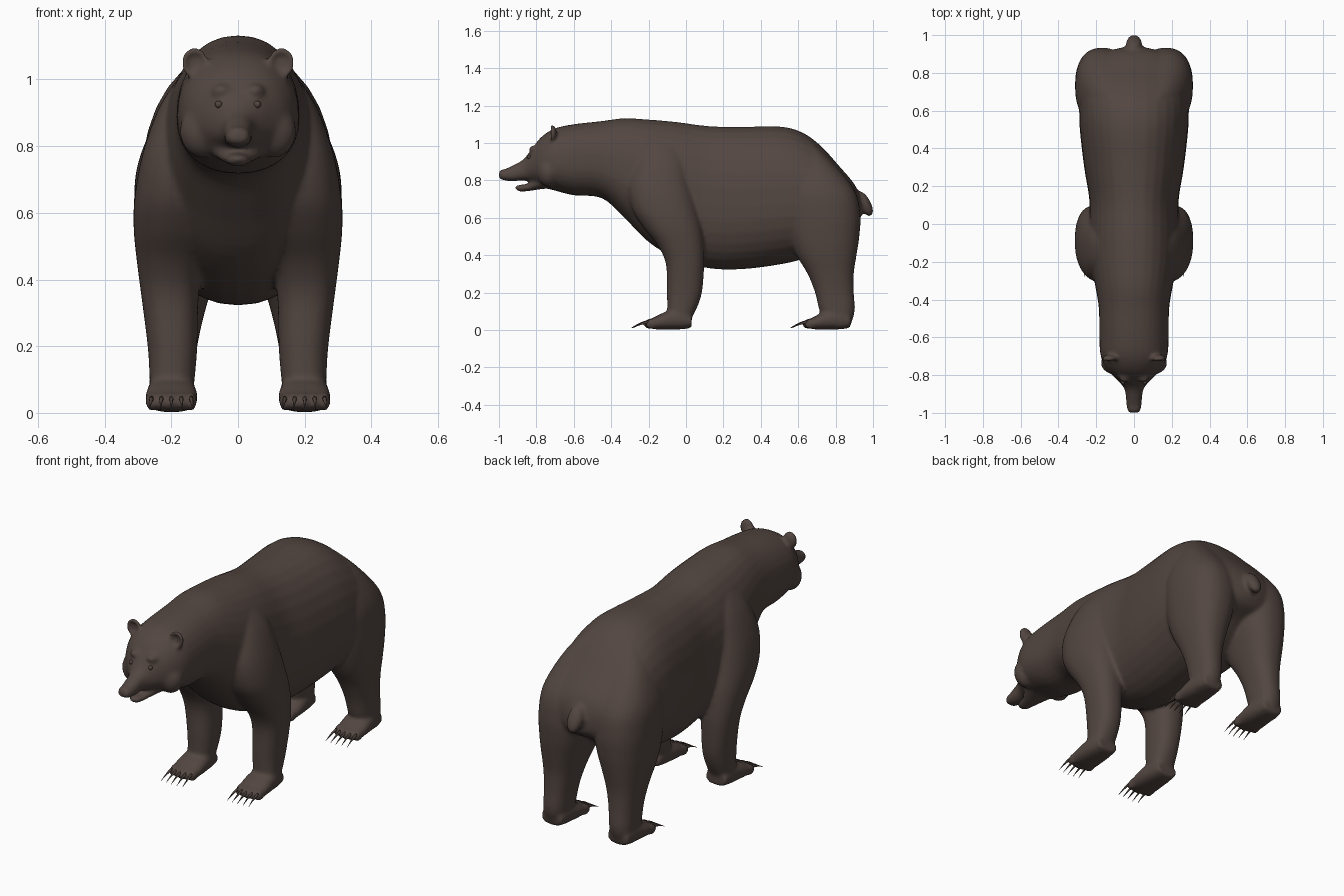
import bpy, bmesh, math
from mathutils import Vector, Matrix

cube = bpy.data.objects.get("Cube")
if cube:
    bpy.data.objects.remove(cube, do_unlink=True)

fur = bpy.data.materials.new("dark brown fur")
fur.use_nodes = True
FUR_COLOUR = (0.085, 0.061, 0.052, 1)
fur.diffuse_color = FUR_COLOUR
fur.node_tree.nodes["Principled BSDF"].inputs["Base Color"].default_value = FUR_COLOUR


def catmull(a, b, c, d, t):
    return [0.5 * (2 * q + (r - p) * t + (2 * p - 5 * q + 4 * r - s) * t * t
                   + (3 * q - p - 3 * r + s) * t ** 3) for p, q, r, s in zip(a, b, c, d)]


def smooth_stations(rows, steps=4):
    padded = [rows[0]] + list(rows) + [rows[-1]]
    out = [catmull(*padded[i:i + 4], j / steps) for i in range(len(rows) - 1) for j in range(steps)]
    return out + [rows[-1]]


def loft(bm, rows, axis, side=1, widest=0.5, power=0.9, count=32):
    """Rows hold position, low x, high x, low and high of the other axis."""
    rings = []
    for s, x0, x1, b0, b1 in smooth_stations(rows):
        mid = b0 + widest * (b1 - b0)
        ring = []
        for i in range(count):
            angle = math.tau * i / count
            c, n = math.cos(angle), math.sin(angle)
            c = math.copysign(abs(c) ** power, c)
            n = math.copysign(abs(n) ** power, n)
            x = side * ((x0 + x1) / 2 + c * (x1 - x0) / 2)
            b = mid + n * ((b1 - mid) if n > 0 else (mid - b0))
            ring.append(bm.verts.new((x, s, b) if axis == "y" else (x, b, s)))
        rings.append(ring)
    for low, high in zip(rings, rings[1:]):
        for i in range(count):
            j = (i + 1) % count
            bm.faces.new((low[i], low[j], high[j], high[i]))
    bm.faces.new(rings[0])
    bm.faces.new(rings[-1])


def ball(bm, centre, size, tilt=0):
    matrix = (Matrix.Translation(centre) @ Matrix.Rotation(tilt, 4, "X")
              @ Matrix.Diagonal((*size, 1)))
    return bmesh.ops.create_uvsphere(bm, u_segments=20, v_segments=14, radius=1, matrix=matrix)["verts"]


def finish(bm, name):
    bmesh.ops.recalc_face_normals(bm, faces=bm.faces[:])
    mesh = bpy.data.meshes.new(name)
    bm.to_mesh(mesh)
    bm.free()
    mesh.materials.append(fur)
    mesh.shade_smooth()
    obj = bpy.data.objects.new(name, mesh)
    bpy.context.collection.objects.link(obj)
    return obj


# Head and trunk: y, half width, underside, top
trunk = [(-1, .025, .815, .84), (-.985, .036, .803, .852), (-.93, .042, .795, .878),
         (-.87, .052, .8, .912), (-.82, .095, .79, .975), (-.77, .143, .765, 1.035),
         (-.7, .176, .745, 1.078), (-.6, .184, .72, 1.1), (-.45, .186, .705, 1.117),
         (-.33, .205, .6, 1.132), (-.2, .23, .47, 1.125), (-.05, .24, .38, 1.112),
         (.12, .236, .33, 1.09), (.3, .264, .325, 1.086), (.5, .287, .35, 1.088),
         (.62, .29, .38, 1.057), (.72, .285, .44, .985), (.82, .26, .52, .875),
         (.9, .18, .56, .78), (.935, .06, .6, .7)]
jaw = [(-.915, .014, .757, .768), (-.89, .032, .74, .776), (-.84, .046, .743, .785),
       (-.78, .08, .752, .83), (-.7, .11, .76, .86)]

# Legs: z, inner x, outer x, front y, rear y
front_leg = [(.015, .14, .262, -.1, 0), (.1, .13, .265, -.1, .05), (.2, .122, .271, -.102, .085),
             (.35, .118, .29, -.107, .097), (.45, .1, .303, -.15, .095), (.55, .06, .313, -.23, .086),
             (.65, .04, .31, -.29, .062), (.78, .03, .286, -.31, .03), (.92, .03, .235, -.27, 0),
             (1.03, .03, .16, -.22, -.05)]
hind_leg = [(.015, .14, .262, .76, .875), (.1, .133, .265, .715, .902), (.2, .122, .268, .69, .897),
            (.3, .1, .28, .65, .897), (.4, .07, .296, .59, .912), (.5, .04, .307, .55, .927),
            (.62, .02, .312, .53, .932), (.75, .02, .3, .52, .9), (.9, .02, .235, .54, .78),
            (1, .05, .15, .58, .68)]
paw = [(-.1, .135, .265, .015, .05), (-.07, .124, .276, .004, .068), (0, .122, .276, .002, .1),
       (.08, .13, .268, .004, .11), (.13, .14, .26, .012, .08)]
PAW_Y = {"front": -.1, "hind": .75}

body = bmesh.new()
loft(body, [(y, -w, w, lo, hi) for y, w, lo, hi in trunk], "y", widest=.44)
loft(body, [(y, -w, w, lo, hi) for y, w, lo, hi in jaw], "y")
ball(body, (0, -.975, .838), (.036, .025, .022))
ball(body, (0, .955, .675), (.042, .033, .075), math.radians(28))

for side in (-1, 1):
    loft(body, front_leg, "z", side, power=.85)
    loft(body, hind_leg, "z", side, power=.85)
    for offset in PAW_Y.values():
        loft(body, [(y + offset, *rest) for y, *rest in paw], "y", side, power=.8)
        for i in range(5):
            ball(body, (side * (.141 + .0295 * i), offset - .078 - .006 * (2 - abs(i - 2)), .034),
                 (.018, .04, .028), math.radians(12))
    # Brow and cheek
    ball(body, (side * .05, -.81, .965), (.03, .03, .022))
    ball(body, (side * .105, -.735, .845), (.07, .06, .08))
    # Ear with a hollow front
    centre = Vector((side * .13, -.715, 1.05))
    for v in ball(body, centre, (.041, .024, .046)):
        d = v.co - centre
        if d.y < 0 and math.hypot(d.x / .041, d.z / .046) < .72:
            v.co.y = centre.y - d.y * .15

bear = finish(body, "body")
fuse = bear.modifiers.new("fuse parts", "REMESH")
fuse.mode = "VOXEL"
fuse.voxel_size = .0095
fuse.use_smooth_shade = True
soften = bear.modifiers.new("soften joins", "SMOOTH")
soften.factor = .5
soften.iterations = 7

# Eyes
eyes = bmesh.new()
for side in (-1, 1):
    ball(eyes, (side * .058, -.838, .925), (.011, .011, .011))
finish(eyes, "eyes")


def claw(bm, x, y, splay):
    """A tapered claw that curves down to its tip."""
    rings = []
    for step in range(6):
        t = step / 5
        r = .0085 * (1 - t) + .0008
        centre = Vector((x + splay * t, y - .085 * t, .042 - .032 * t ** 1.6))
        rings.append([bm.verts.new(centre + Vector((.8 * r * math.cos(a), 0, r * math.sin(a))))
                      for a in (math.tau * k / 8 for k in range(8))])
    for low, high in zip(rings, rings[1:]):
        for k in range(8):
            m = (k + 1) % 8
            bm.faces.new((low[k], low[m], high[m], high[k]))
    bm.faces.new(rings[0])
    bm.faces.new(rings[-1])


# Claws, five to each paw
for label, offset in PAW_Y.items():
    for side, word in ((-1, "right"), (1, "left")):
        claws = bmesh.new()
        for i in range(5):
            claw(claws, side * (.141 + .0295 * i), offset - .1 - .004 * (2 - abs(i - 2)),
                 side * .003 * (i - 2))
        finish(claws, f"{label}_{word}_claws")
